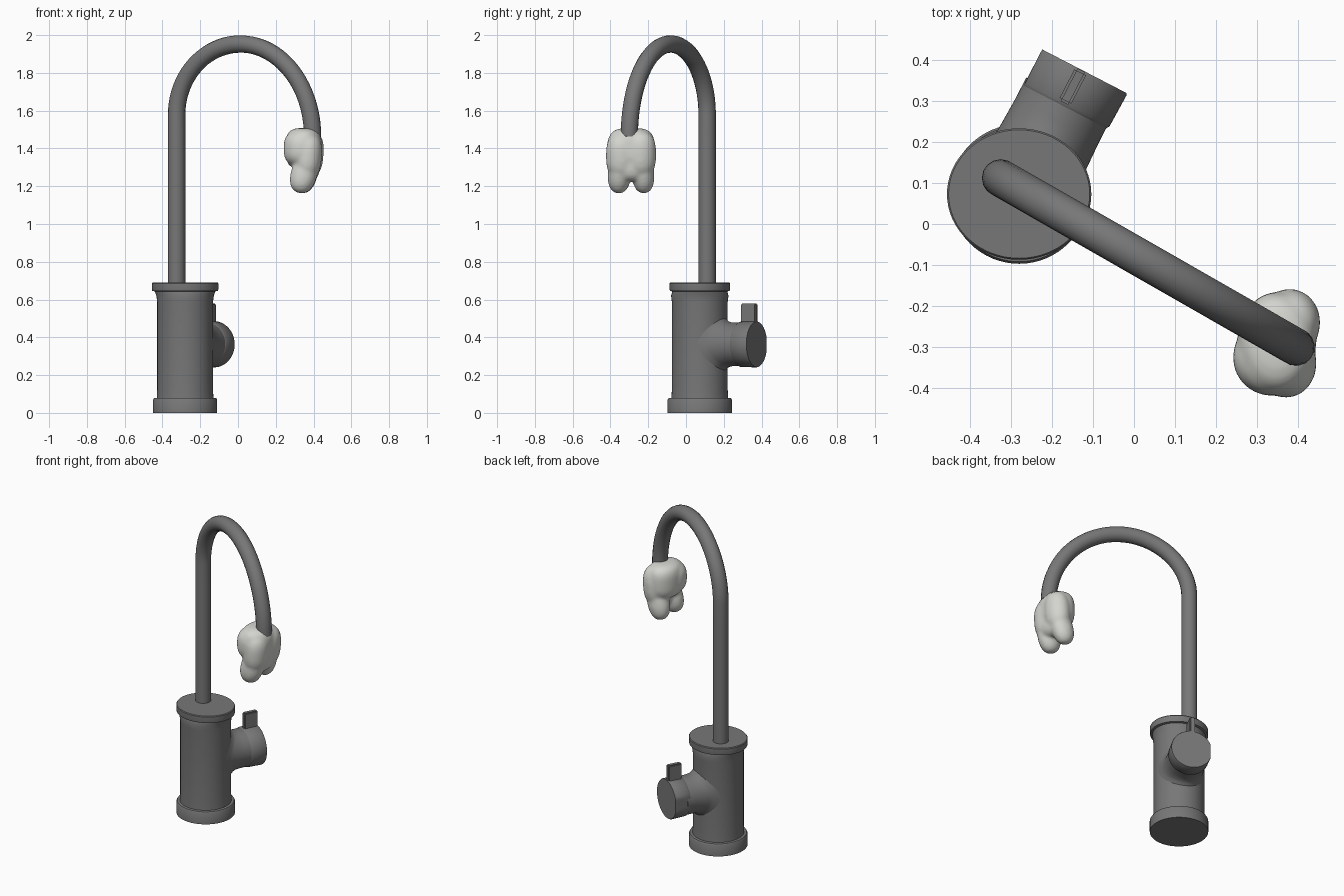
import bpy, bmesh
from math import sin, cos, pi, radians, sqrt, copysign
from mathutils import Matrix, Vector, Euler

cube = bpy.data.objects.get("Cube")
if cube:
    bpy.data.objects.remove(cube, do_unlink=True)


def material(name, rgb):
    m = bpy.data.materials.new(name)
    m.use_nodes = True
    m.diffuse_color = (*rgb, 1)
    m.node_tree.nodes["Principled BSDF"].inputs["Base Color"].default_value = (*rgb, 1)
    return m


METAL = material("dark_grey_metal", (0.185, 0.185, 0.185))
IVORY = material("pale_ivory", (0.66, 0.66, 0.625))


def finish(obj, mat, angle=35):
    obj.data.materials.append(mat)
    bpy.ops.object.select_all(action='DESELECT')
    obj.select_set(True)
    bpy.context.view_layer.objects.active = obj
    bpy.ops.object.shade_smooth_by_angle(angle=radians(angle))
    return obj


def from_bmesh(name, bm, mat, angle=35):
    bmesh.ops.recalc_face_normals(bm, faces=bm.faces)
    mesh = bpy.data.meshes.new(name)
    bm.to_mesh(mesh)
    bm.free()
    obj = bpy.data.objects.new(name, mesh)
    bpy.context.collection.objects.link(obj)
    return finish(obj, mat, angle)


def lathe(profile, segments=64):
    """Closed solid of revolution about z from (radius, height) points."""
    bm = bmesh.new()
    rings = [[bm.verts.new((r * cos(2 * pi * i / segments), r * sin(2 * pi * i / segments), z))
              for i in range(segments)] for r, z in profile]
    for low, high in zip(rings, rings[1:]):
        for i in range(segments):
            j = (i + 1) % segments
            bm.faces.new((low[i], low[j], high[j], high[i]))
    bm.faces.new(rings[0][::-1])
    bm.faces.new(rings[-1])
    return bm


# Body with base ring and a slightly oval top flange
BODY_R = 0.148
center = Vector((-0.28, 0.073, 0))
bm = lathe([(0.17, 0), (0.17, 0.07), (0.165, 0.078), (0.15, 0.08), (BODY_R, 0.12),
            (BODY_R, 0.59), (0.152, 0.62), (0.16, 0.643), (0.174, 0.646), (0.176, 0.655),
            (0.176, 0.685), (0.172, 0.69)])
for v in bm.verts:
    if v.co.z > 0.63:
        v.co.y *= 0.91
bm.transform(Matrix.Translation(center))
from_bmesh("body", bm, METAL)

# Side valve: local z runs outward, local y stays up
out = Vector((0.459, 0.888, 0)).normalized()
up = Vector((0, 0, 1))
side = up.cross(out)
frame = Matrix((side, up, out)).transposed().to_4x4()
frame.translation = center + up * 0.363

# Neck whose filleted root follows the round body
bm = lathe([(0.142, 0.142), (0.134, 0.15), (0.125, 0.16), (0.118, 0.175), (0.115, 0.2),
            (0.115, 0.26)])
for v in bm.verts:
    if v.co.z < 0.19:
        v.co.z += sqrt(BODY_R ** 2 - v.co.x ** 2) - BODY_R
bm.transform(frame)
from_bmesh("valve_neck", bm, METAL)

# Cap with a flat on one side
bm = lathe([(0.115, 0.24), (0.12, 0.248), (0.122, 0.335), (0.12, 0.339)])
for v in bm.verts:
    v.co.x = min(v.co.x, 0.112)
bm.transform(frame)
from_bmesh("valve_cap", bm, METAL)

# Lever
bm = bmesh.new()
bmesh.ops.create_cube(bm, size=1, matrix=Matrix.Translation((0.004, 0.15, 0.293))
                      @ Matrix.Diagonal((0.032, 0.134, 0.09, 1)))
bmesh.ops.bevel(bm, geom=bm.edges[:], offset=0.006, segments=2, affect='EDGES')
bm.transform(frame)
from_bmesh("lever", bm, METAL)

# Gooseneck spout: straight riser, then two quarter ellipses
PEAK, TOP = 0.47, 1.953
path = [(0, 0.66), (0, 1.1), (0, 1.4)]
for i in range(41):
    a = pi * i / 40
    span, drop = (PEAK, 0.375) if i <= 20 else (1 - PEAK, 0.49)
    path.append((PEAK - span * cos(a), TOP - drop * (1 - sin(a))))
curve = bpy.data.curves.new("spout", 'CURVE')
curve.dimensions = '3D'
curve.bevel_depth = 0.046
curve.bevel_resolution = 6
curve.use_fill_caps = True
spline = curve.splines.new('POLY')
spline.points.add(len(path) - 1)
for p, (t, z) in zip(spline.points, path):
    p.co = (-0.325 + 0.72 * t, 0.112 - 0.412 * t, z, 1)
spout = bpy.data.objects.new("spout", curve)
bpy.context.collection.objects.link(spout)
bpy.ops.object.select_all(action='DESELECT')
spout.select_set(True)
bpy.context.view_layer.objects.active = spout
bpy.ops.object.convert(target='MESH')
finish(bpy.context.view_layer.objects.active, METAL)

# Tooth-shaped nozzle: squarish crown, two shoulders and two roots fused together
blobs = [  # centre, radii, tilt about x and y, squareness (1 is an ellipsoid)
    ((0.348, -0.29, 1.4), (0.096, 0.124, 0.108), (0, 0), 0.6),
    ((0.335, -0.325, 1.4), (0.094, 0.094, 0.095), (0, 0), 0.75),
    ((0.38, -0.24, 1.37), (0.073, 0.082, 0.12), (0, 4), 0.75),
    ((0.37, -0.34, 1.36), (0.074, 0.084, 0.12), (0, 4), 0.75),
    ((0.37, -0.29, 1.31), (0.064, 0.1, 0.085), (0, 0), 0.8),
    ((0.355, -0.228, 1.268), (0.068, 0.06, 0.108), (4, 16), 0.85),
    ((0.35, -0.352, 1.268), (0.07, 0.062, 0.108), (-4, 16), 0.85),
]
bm = bmesh.new()
for pos, radii, (tx, ty), power in blobs:
    m = (Matrix.Translation(pos) @ Euler((radians(tx), radians(ty), 0)).to_matrix().to_4x4()
         @ Matrix.Diagonal((*radii, 1)))
    blob = bmesh.ops.create_uvsphere(bm, u_segments=32, v_segments=24, radius=1)["verts"]
    for v in blob:
        flat = v.co.xy.length
        if flat > 0.001:
            v.co.xy *= flat ** (power - 1)
        v.co.z = copysign(abs(v.co.z) ** power, v.co.z)
    bmesh.ops.transform(bm, matrix=m, verts=blob)
tooth = from_bmesh("tooth_nozzle", bm, IVORY, 180)
remesh = tooth.modifiers.new("fuse", 'REMESH')
remesh.mode = 'VOXEL'
remesh.voxel_size = 0.008
remesh.use_smooth_shade = True
smooth = tooth.modifiers.new("soften", 'SMOOTH')
smooth.factor = 0.5
smooth.iterations = 14
